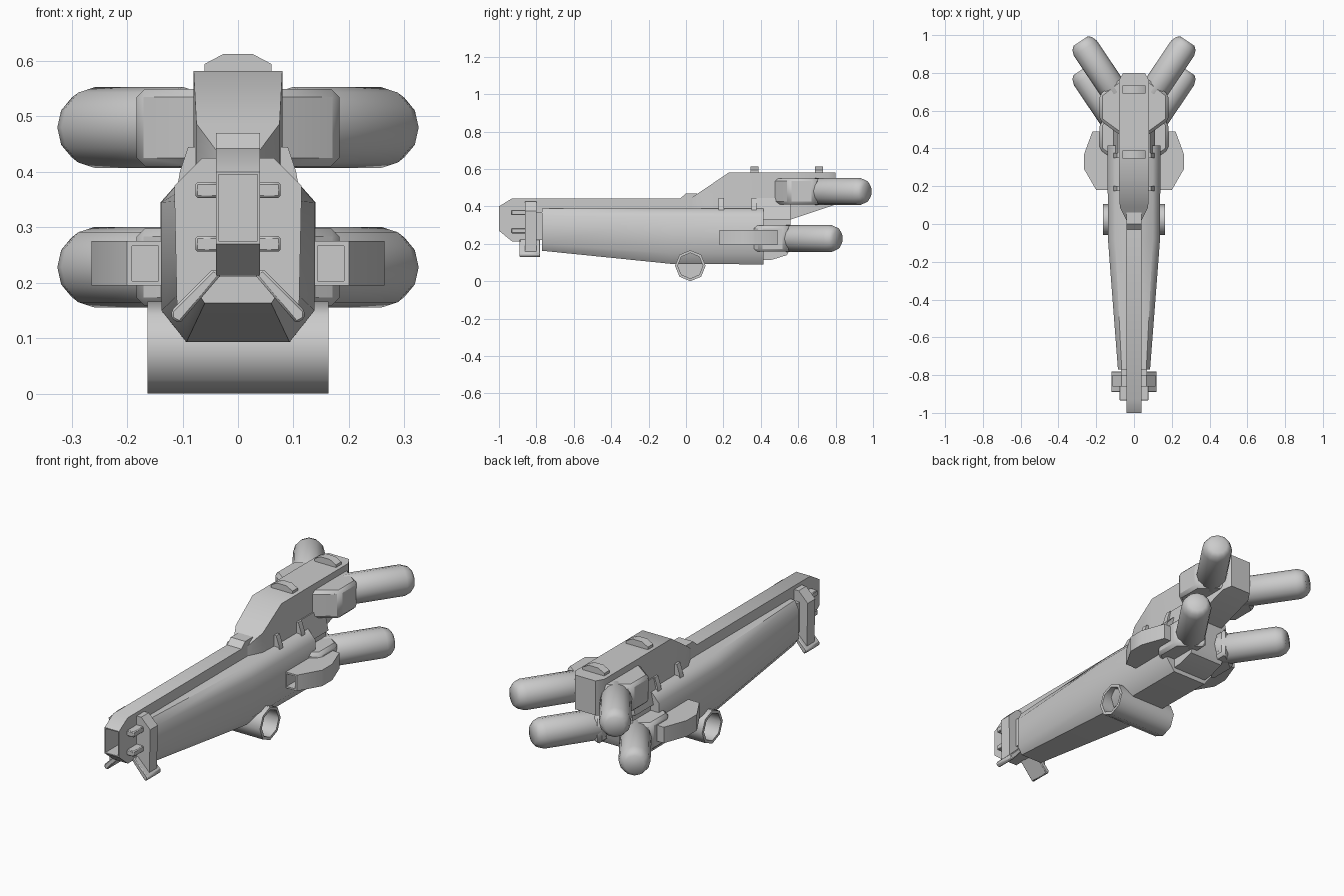
import bpy, bmesh
from math import pi, cos, sin, radians
from mathutils import Vector, Matrix

if "Cube" in bpy.data.objects:
    bpy.data.objects.remove(bpy.data.objects["Cube"])


def finish(name, bm, mirror=False, bevel=0, angle=38):
    bmesh.ops.recalc_face_normals(bm, faces=bm.faces)
    me = bpy.data.meshes.new(name)
    bm.to_mesh(me)
    bm.free()
    ob = bpy.data.objects.new(name, me)
    bpy.context.collection.objects.link(ob)
    bpy.ops.object.select_all(action='DESELECT')
    ob.select_set(True)
    bpy.context.view_layer.objects.active = ob
    bpy.ops.object.shade_smooth_by_angle(angle=radians(angle))
    if bevel:
        b = ob.modifiers.new("Bevel", 'BEVEL')
        b.width, b.segments = bevel, 1
    if mirror:
        ob.modifiers.new("Mirror", 'MIRROR').use_clip = False
    return ob


def loft(rings):
    """Skin a list of equal-length point rings and cap both ends."""
    bm = bmesh.new()
    vs = [[bm.verts.new(p) for p in r] for r in rings]
    n = len(rings[0])
    for a, b in zip(vs, vs[1:]):
        for i in range(n):
            j = (i + 1) % n
            bm.faces.new((a[i], a[j], b[j], b[i]))
    bm.faces.new(vs[0][::-1])
    bm.faces.new(vs[-1])
    bmesh.ops.recalc_face_normals(bm, faces=bm.faces)
    return bm


def prism(pts, axis, a, b):
    """Extrude a 2D outline along an axis from a to b."""
    put = {'x': lambda p, t: (t, p[0], p[1]),
           'y': lambda p, t: (p[0], t, p[1]),
           'z': lambda p, t: (p[0], p[1], t)}[axis]
    return loft([[put(p, t) for p in pts] for t in (a, b)])


def box(x0, x1, y0, y1, z0, z1):
    return prism([(x0, z0), (x1, z0), (x1, z1), (x0, z1)], 'y', y0, y1)


def recess(bm, normal, rim, depth):
    """Sink an opening into the outermost face pointing along normal."""
    d = Vector(normal)
    bm.normal_update()
    f = max((f for f in bm.faces if f.normal.dot(d) > .95),
            key=lambda f: f.calc_center_median().dot(d))
    bmesh.ops.inset_region(bm, faces=[f], thickness=rim)
    new = bmesh.ops.extrude_discrete_faces(bm, faces=[f])['faces'][0]
    bmesh.ops.translate(bm, verts=new.verts, vec=-d * depth)


# Long tapered octagonal hull
def hull_ring(y, w, flat, z0, low, high, z1, top):
    half = [(flat, z0), (w, low), (w, high), (top, z1)]
    return [(x, y, z) for x, z in half] + [(-x, y, z) for x, z in half[::-1]]


finish("hull", loft([hull_ring(-.77, .085, .06, .163, .20, .35, .39, .065),
                     hull_ring(-.08, .138, .093, .093, .15, .345, .39, .10),
                     hull_ring(.415, .14, .095, .09, .15, .345, .39, .10)]), angle=50)

# Spine beam ending in the square muzzle
bm = prism([(-1, .27), (-.93, .213), (-.80, .213), (-.76, .30), (.06, .30), (.06, .47),
            (0, .47), (-.03, .443), (-.93, .443), (-1, .40)], 'x', -.04, .04)
recess(bm, (0, -1, 0), .007, .15)
finish("spine_barrel", bm)
finish("muzzle_neck", box(-.07, .07, -.83, -.75, .22, .37))

# Collar around the muzzle, with splayed feet and pins
half = [(.035, .21), (.11, .145), (.115, .375), (.065, .425)]
finish("collar", prism(half + [(-x, z) for x, z in half[::-1]], 'y', -.86, -.80))
finish("collar_foot", prism([(.03, .215), (.105, .127), (.12, .135), (.12, .15), (.045, .225)],
                            'y', -.89, -.78), mirror=True, bevel=.004)
for i, z in enumerate((.27, .367)):
    finish(f"collar_pin_{i}", box(.035, .077, -.935, -.84, z - .014, z + .014),
           mirror=True, bevel=.004)

# Raised rear housing
finish("rear_housing", loft([[(w, y, z0), (w, y, z1), (-w, y, z1), (-w, y, z0)]
                             for y, w, z0, z1 in [(.02, .04, .38, .44), (.09, .075, .38, .487),
                                                  (.23, .08, .38, .582), (.42, .08, .33, .582),
                                                  (.56, .08, .33, .582), (.76, .08, .397, .582),
                                                  (.80, .057, .41, .582)]]))
finish("rear_skirt", prism([(-.11, .33), (.11, .33), (.085, .445), (-.085, .445)],
                           'y', .36, .56))

# Rear core under the housing
finish("rear_core", prism([(.38, .11), (.46, .115), (.54, .14), (.56, .18),
                           (.56, .36), (.38, .36)], 'x', -.095, .095))

# Top grips and side cleats
for i, y in enumerate((.367, .712)):
    finish(f"top_grip_{i}", prism([(-.06, .57), (.06, .57), (.06, .595), (.026, .613),
                                   (-.026, .613), (-.06, .595)], 'y', y - .021, y + .021))
for i, y in enumerate((.188, .363)):
    finish(f"side_cleat_{i}", prism([(.07, .37), (.11, .37), (.105, .40), (.09, .445), (.07, .445)],
                                    'y', y - .014, y + .014), mirror=True)

# Angled engine pods with rounded ends, and their mounts
for label, dy, z in (("upper", 0, .48), ("lower", -.155, .228)):
    end = Vector((.283, .968 + dy, z))
    d = Vector((sin(radians(34)), cos(radians(34)), 0))
    side = d.cross(Vector((0, 0, 1)))
    rings = []
    for t, r in ((-.36, .055), (-.33, .073), (-.045, .073), (-.015, .062), (0, .045)):
        rings.append([end + d * t + side * (r * cos(k * pi / 6)) +
                      Vector((0, 0, r * sin(k * pi / 6))) for k in range(12)])
    finish(label + "_pod", loft(rings), mirror=True, angle=50)
    finish(label + "_pod_mount", prism([(.05, .46 + dy), (.08, .475 + dy), (.183, .55 + dy),
                                        (.183, .685 + dy), (.08, .765 + dy), (.05, .765 + dy)],
                                       'z', z - .07, z + .07), mirror=True, bevel=.02)

# Side intakes
bm = prism([(.135, .18), (.20, .18), (.264, .29), (.264, .37), (.22, .49), (.10, .49),
            (.10, .25)], 'z', .195, .275)
recess(bm, (0, -1, 0), .012, .1)
finish("side_intake", bm, mirror=True)

# Hollow cross tube under the hull
ring = [(.023 + .082 * sin(k * pi / 4), .083 + .083 * cos(k * pi / 4)) for k in range(8)]
bm = prism(ring, 'x', -.163, .163)
for s in (-1, 1):
    recess(bm, (s, 0, 0), .015, .13)
finish("cross_tube", bm, angle=50)
